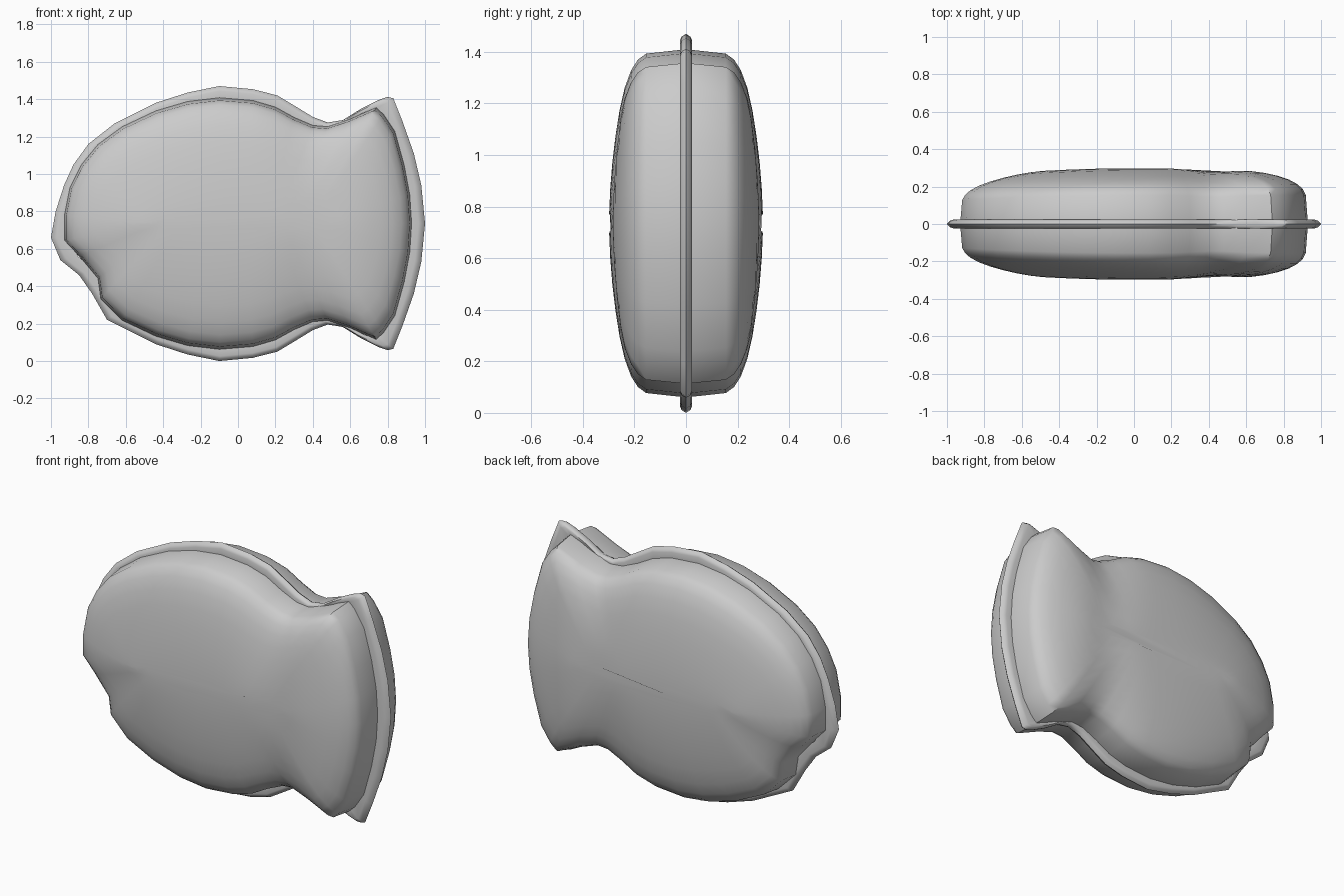
import bpy, bmesh, math

if "Cube" in bpy.data.objects:
    bpy.data.objects.remove(bpy.data.objects["Cube"])

ZC = 0.735  # height of the mirror line

# upper halves (nose to tail) and the irregular mouth points of both outlines
body_top = [(-.93, .78), (-.90, .93), (-.84, 1.05), (-.75, 1.16), (-.62, 1.255), (-.44, 1.34),
            (-.27, 1.39), (-.1, 1.41), (.08, 1.395), (.2, 1.36), (.3, 1.305), (.4, 1.262),
            (.48, 1.255), (.6, 1.295), (.74, 1.357), (.78, 1.32), (.84, 1.23), (.89, 1.05), (.92, .89)]
body_mouth = [(-.735, .33), (-.75, .44), (-.85, .56), (-.93, .645)]
seam_top = [(-.975, .80), (-.93, .94), (-.88, 1.05), (-.80, 1.16), (-.66, 1.27), (-.44, 1.38),
            (-.27, 1.435), (-.1, 1.47), (.08, 1.453), (.21, 1.42), (.31, 1.36), (.4, 1.305),
            (.48, 1.275), (.56, 1.288), (.66, 1.35), (.75, 1.395), (.80, 1.412), (.83, 1.405),
            (.88, 1.28), (.94, 1.11), (.98, .94)]
seam_mouth = [(-.70, .22), (-.78, .36), (-.85, .46), (-.95, .54), (-1.0, .66)]


def outline(top, mouth, tail_x, cut_x):
    lower = [(x, 2 * ZC - z) for x, z in reversed(top) if x > cut_x]
    return top + [(tail_x, ZC)] + lower + mouth


def loft(name, rings, caps):
    bm = bmesh.new()
    vs = [[bm.verts.new(p) for p in r] for r in rings]
    n = len(vs[0])
    pairs = list(zip(vs, vs[1:]))
    if not caps:
        pairs.append((vs[-1], vs[0]))
    for a, b in pairs:
        for i in range(n):
            j = (i + 1) % n
            bm.faces.new((a[i], a[j], b[j], b[i]))
    if caps:
        bm.faces.new(vs[0])
        bm.faces.new(vs[-1])
    bmesh.ops.recalc_face_normals(bm, faces=bm.faces)
    me = bpy.data.meshes.new(name)
    bm.to_mesh(me)
    bm.free()
    ob = bpy.data.objects.new(name, me)
    bpy.context.collection.objects.link(ob)
    bpy.ops.object.select_all(action='DESELECT')
    ob.select_set(True)
    bpy.context.view_layer.objects.active = ob
    bpy.ops.object.shade_smooth_by_angle(angle=math.radians(55))


def puff(x):
    # thinner toward the nose, slight dip at the neck
    if x < 0:
        return 1 - .2 * x * x
    return 1 - .07 * math.exp(-((x - .43) / .15) ** 2)


# padded body: outline shrunk toward the long axis while it swells outward
pts = outline(body_top, body_mouth, .93, -.63)
steps = [(.06, .298), (.2, .294), (.35, .286), (.5, .274), (.65, .258), (.78, .238),
         (.88, .213), (.94, .187), (.975, .155)]


def body_ring(s, y, side):
    ring = []
    for x, z in pts:
        px = x * (s + .5 * (1 - s))
        ring.append((px, side * y * puff(px), ZC + (z - ZC) * s))
    return ring


rings = [body_ring(s, y, -1) for s, y in steps]
rings.append([(x, 0, z) for x, z in pts])
rings += [body_ring(s, y, 1) for s, y in reversed(steps)]
loft("padded_body", rings, True)

# thin seam flange with a pointed rim, running all the way round
edge = outline(seam_top, seam_mouth, 1.0, -.6)


def seam_ring(s, y):
    return [(x * s, y, ZC + (z - ZC) * s) for x, z in edge]


loft("seam_flange", [seam_ring(.90, -.02), seam_ring(.965, -.024), seam_ring(.985, -.017),
                     seam_ring(1, 0), seam_ring(.985, .017), seam_ring(.965, .024),
                     seam_ring(.90, .02)], False)
